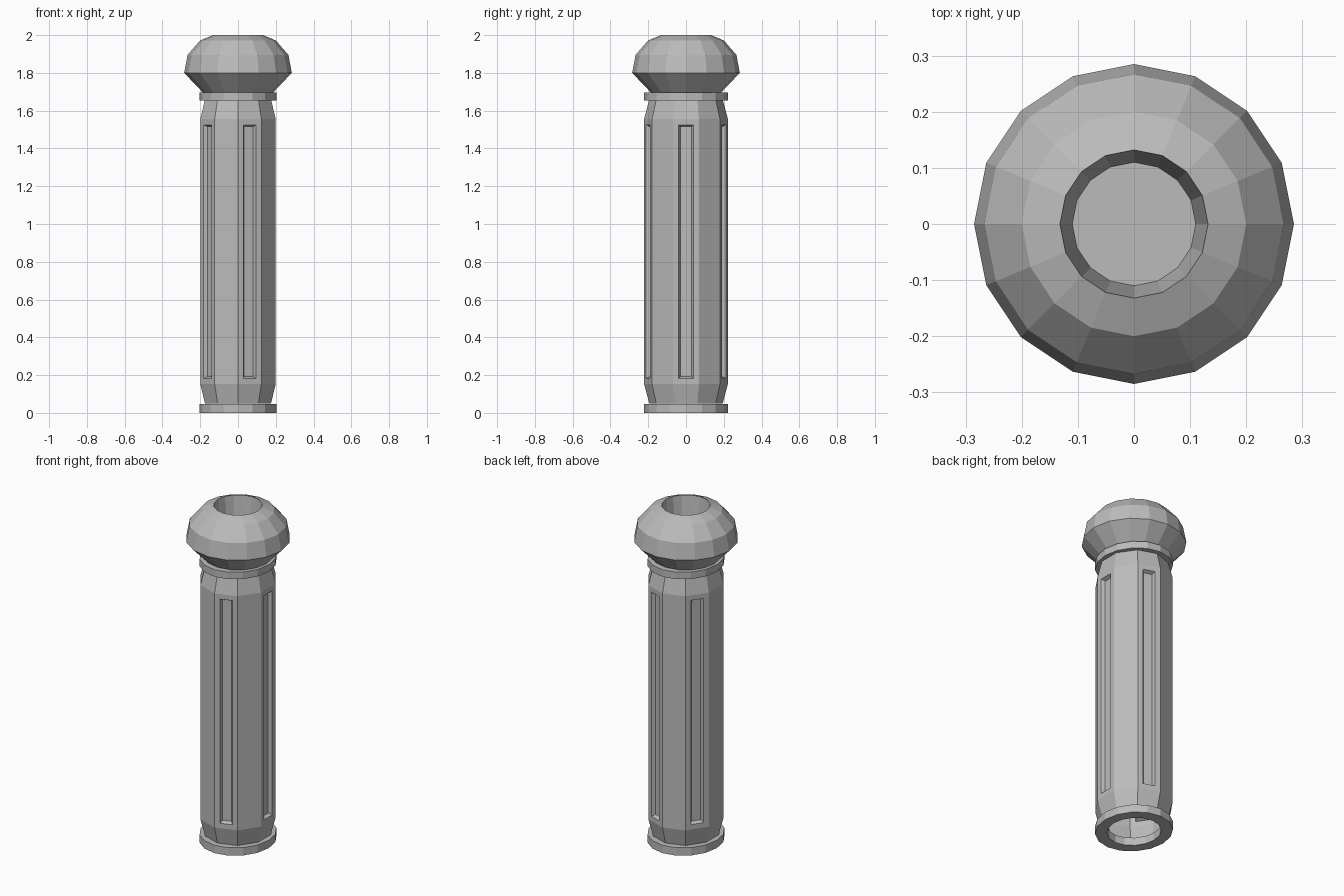
import bpy
import bmesh
from math import cos, sin, pi

cube = bpy.data.objects.get("Cube")
if cube:
    bpy.data.objects.remove(cube, do_unlink=True)

GREY = (0.5, 0.5, 0.5, 1)
grey = bpy.data.materials.new("plain grey")
grey.use_nodes = True
grey.diffuse_color = GREY
grey.node_tree.nodes["Principled BSDF"].inputs["Base Color"].default_value = GREY


def lathe(profile, sides, phase=0.0, rx=1.0, ry=1.0, closed=False):
    """Turn a profile of (radius, z), listed bottom to top on the outside."""
    bm = bmesh.new()
    rings = []
    for r, z in profile:
        ring = []
        for i in range(sides):
            a = phase + 2 * pi * i / sides
            ring.append(bm.verts.new((r * rx * cos(a), r * ry * sin(a), z)))
        rings.append(ring)
    pairs = list(zip(rings, rings[1:]))
    if closed:
        pairs.append((rings[-1], rings[0]))
    for low, high in pairs:
        for i in range(sides):
            j = (i + 1) % sides
            bm.faces.new((low[i], low[j], high[j], high[i]))
    bm.normal_update()
    return bm, rings


def finish(bm, name):
    mesh = bpy.data.meshes.new(name)
    bm.to_mesh(mesh)
    bm.free()
    mesh.materials.append(grey)
    obj = bpy.data.objects.new(name, mesh)
    bpy.context.collection.objects.link(obj)
    return obj


# Hollow ten-sided shaft, slightly deeper than wide, with tapered ends
SIDES = 10
profile = [(0.875, 0.05), (1, 0.153), (1, 1.555), (0.875, 1.66)]
bm, rings = lathe(profile, SIDES, pi / SIDES, 0.21, 0.222)

# Sunken panels on every second long face
bm.faces.ensure_lookup_table()
panels = [bm.faces[SIDES + i] for i in range(1, SIDES, 2)]
bmesh.ops.inset_individual(bm, faces=panels, thickness=0.03, use_even_offset=True)
bmesh.ops.inset_individual(bm, faces=panels, thickness=0.01, depth=-0.02,
                           use_even_offset=True)
finish(bm, "shaft")

# Flat collars at both ends of the shaft
for name, z0, z1 in (("bottom_collar", 0, 0.047), ("top_collar", 1.655, 1.697)):
    section = [(0.7, z0), (1, z0), (1, z1), (0.7, z1)]
    bm, rings = lathe(section, 16, 0, 0.204, 0.222, closed=True)
    finish(bm, name)

# Rounded head with a sunken socket in its top
profile = [(0.18, 1.69), (0.285, 1.8), (0.267, 1.895), (0.2, 1.972),
           (0.132, 2.0), (0.11, 1.8)]
bm, rings = lathe(profile, 16)
bm.faces.new(rings[-1])
bm.faces.new(rings[0][::-1])
finish(bm, "head")
